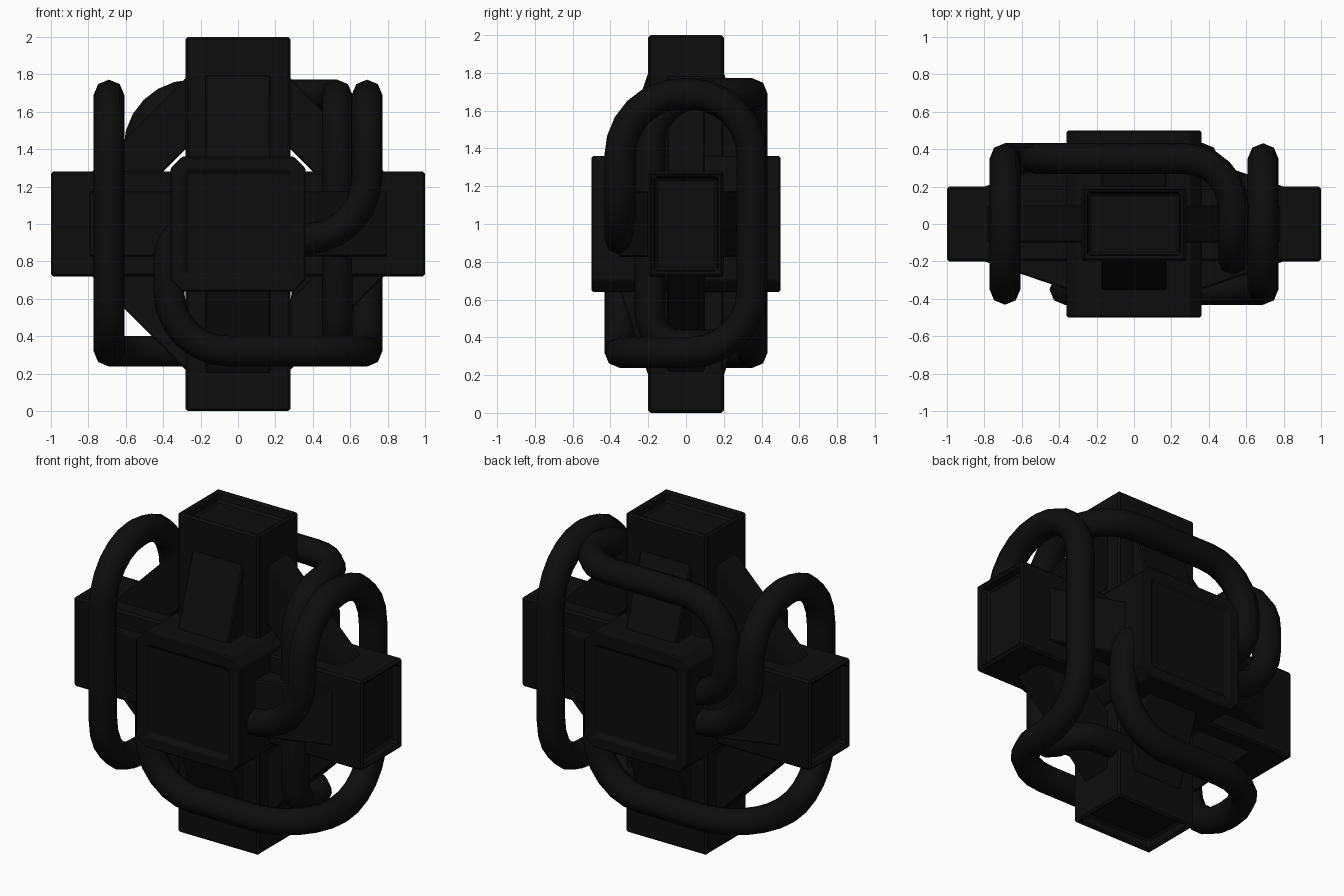
import bpy, bmesh, math
from mathutils import Vector, Matrix

if "Cube" in bpy.data.objects:
    bpy.data.objects.remove(bpy.data.objects["Cube"])

black = bpy.data.materials.new("matte black")
black.diffuse_color = (0.004, 0.004, 0.004, 1)
black.use_nodes = True
black.node_tree.nodes["Principled BSDF"].inputs["Base Color"].default_value = black.diffuse_color
MID = Vector((0, 0, 1))


def finish(name, bm, bevel=0.0):
    bmesh.ops.recalc_face_normals(bm, faces=bm.faces)
    me = bpy.data.meshes.new(name)
    bm.to_mesh(me)
    bm.free()
    me.materials.append(black)
    ob = bpy.data.objects.new(name, me)
    bpy.context.collection.objects.link(ob)
    if bevel:
        m = ob.modifiers.new("bevel", "BEVEL")
        m.width = bevel
        m.segments = 1
        m.limit_method = 'ANGLE'
    return ob


def block(name, size, axis, rim, depth, corner, bevel):
    """Box with recessed panels on both ends of one axis."""
    bm = bmesh.new()
    bmesh.ops.create_cube(bm, size=1)
    bmesh.ops.scale(bm, vec=size, verts=bm.verts)
    if corner:
        edges = [e for e in bm.edges
                 if abs((e.verts[0].co - e.verts[1].co).normalized()[axis]) > 0.9]
        bmesh.ops.bevel(bm, geom=edges, offset=corner, segments=1, affect='EDGES')
    bm.normal_update()
    for f in [f for f in bm.faces if abs(f.normal[axis]) > 0.9]:
        n = f.normal.copy()
        bmesh.ops.inset_individual(bm, faces=[f], thickness=rim)
        bmesh.ops.inset_individual(bm, faces=[f], thickness=0.015)
        bmesh.ops.translate(bm, vec=-n * depth, verts=f.verts)
    bmesh.ops.translate(bm, vec=MID, verts=bm.verts)
    return finish(name, bm, bevel)


def prism(name, profile, half, matrix):
    """Extrude an (x, y) profile along z, then place it."""
    bm = bmesh.new()
    f = bm.faces.new([bm.verts.new((x, y, -half)) for x, y in profile])
    r = bmesh.ops.extrude_face_region(bm, geom=[f])
    up = [v for v in r["geom"] if isinstance(v, bmesh.types.BMVert)]
    bmesh.ops.translate(bm, vec=(0, 0, 2 * half), verts=up)
    bmesh.ops.transform(bm, matrix=Matrix.Translation(MID) @ matrix, verts=bm.verts)
    return finish(name, bm, 0.008)


def rounded(points, radius, steps=6):
    """Replace the corners of a right-angled path with arcs."""
    pts = [Vector(p) for p in points]
    out = [pts[0]]
    for i in range(1, len(pts) - 1):
        a, b, c = pts[i - 1], pts[i], pts[i + 1]
        la, lc = (a - b).length, (c - b).length
        r = min(radius,
                la if i == 1 else la / 2,
                lc if i == len(pts) - 2 else lc / 2) * 0.97
        u, w = (a - b).normalized(), (c - b).normalized()
        for s in range(steps + 1):
            t = math.pi / 2 * s / steps
            out.append(b + u * r * (1 - math.sin(t)) + w * r * (1 - math.cos(t)))
    out.append(pts[-1])
    return out


def hose(name, points, turn=False):
    cu = bpy.data.curves.new(name + "_path", 'CURVE')
    cu.dimensions = '3D'
    cu.bevel_depth = 0.082
    cu.bevel_resolution = 2
    cu.use_fill_caps = True
    path = rounded(points, 0.34)
    sp = cu.splines.new('POLY')
    sp.points.add(len(path) - 1)
    for p, co in zip(sp.points, path):
        x, y, z = co
        p.co = (-x, -y, z, 1) if turn else (x, y, z, 1)
    cu.materials.append(black)
    ob = bpy.data.objects.new(name, cu)
    bpy.context.collection.objects.link(ob)
    bpy.ops.object.select_all(action='DESELECT')
    ob.select_set(True)
    bpy.context.view_layer.objects.active = ob
    bpy.ops.object.convert(target='MESH')
    bpy.ops.object.shade_smooth_by_angle(angle=math.radians(50))


# crossing body blocks
block("side_arms", (2, 0.4, 0.56), 0, 0.04, 0.06, 0, 0.012)
block("upright_arms", (0.56, 0.4, 2), 2, 0.04, 0.06, 0, 0.012)
block("front_back_housing", (0.72, 1.0, 0.72), 1, 0.08, 0.02, 0.06, 0.015)

# diagonal braces between the arms
brace = [(0.26, 0.42), (0.42, 0.26), (0.80, 0.26), (0.26, 0.80)]
stand = Matrix.Rotation(math.pi / 2, 4, 'X')
for i in range(4):
    prism("diagonal_brace", brace, 0.1,
          Matrix.Rotation(i * math.pi / 2, 4, 'Y') @ stand)

# sloped gussets from the arms to the front and back housings
gusset = [(0.3, 0.15), (0.8, 0.15), (0.8, 0.2), (0.36, 0.35), (0.3, 0.35)]
for side in (0, math.pi):
    for i in range(4):
        prism("sloped_gusset", gusset, 0.175,
              Matrix.Rotation(i * math.pi / 2, 4, 'Y') @ Matrix.Rotation(side, 4, 'X'))

# long looping hoses, one on each side
loop = [(0.3, -0.35, 0.92), (0.69, -0.35, 0.92), (0.69, -0.35, 1.69),
        (0.69, 0.35, 1.69), (0.69, 0.35, 0.32), (0.69, -0.35, 0.32),
        (-0.37, -0.35, 0.32), (-0.37, -0.35, 0.98), (-0.2, -0.35, 0.98)]
hose("right_hose", loop)
hose("left_hose", loop, turn=True)

# hose across the upper back, passing behind the gusset to the lower right
hose("back_hose", [(-0.3, 0.35, 1.1), (-0.53, 0.35, 1.1), (-0.53, 0.35, 1.69),
                   (0.53, 0.35, 1.69), (0.53, -0.19, 1.69), (0.53, -0.19, 0.36),
                   (0.53, 0.14, 0.36), (0.2, 0.14, 0.36)])
